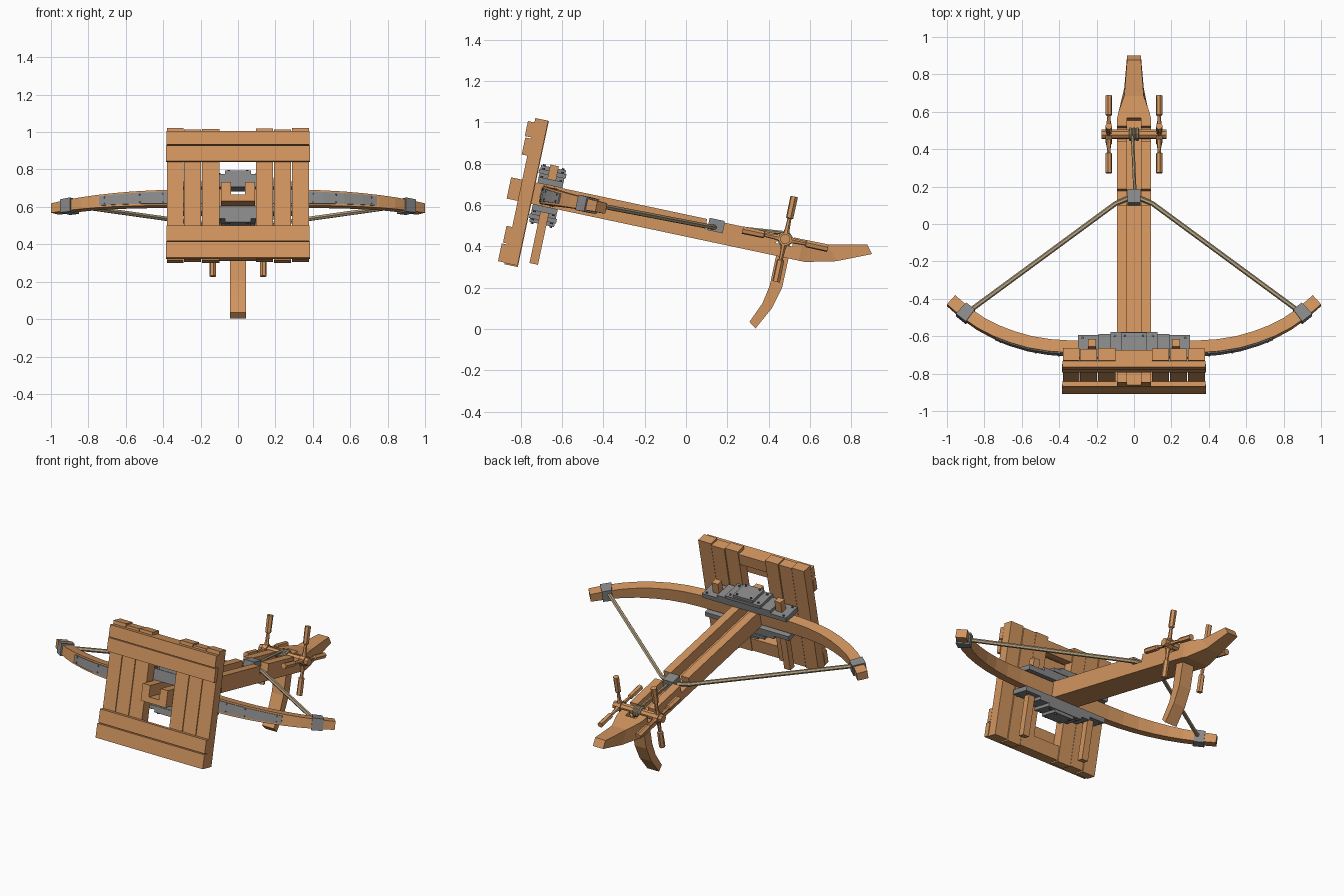
import bpy, bmesh, math
from mathutils import Vector, Matrix

if "Cube" in bpy.data.objects:
    bpy.data.objects.remove(bpy.data.objects["Cube"])

# The whole engine tilts 12 degrees; parts are built in its own frame:
# x across, u along the stock, v up from the top of the stock.
A = math.radians(12)
Z0 = 0.5545
FRAME = Matrix.Translation((0, 0, Z0)) @ Matrix.Rotation(-A, 4, 'X')


def material(name, rgb):
    m = bpy.data.materials.new(name)
    m.diffuse_color = (*rgb, 1)
    m.use_nodes = True
    m.node_tree.nodes["Principled BSDF"].inputs["Base Color"].default_value = m.diffuse_color
    return m


WOOD = material("warm wood", (0.64, 0.30, 0.115))
IRON = material("grey iron", (0.25, 0.25, 0.25))
RIVET = material("dark iron", (0.12, 0.12, 0.12))
ROPE = material("tan rope", (0.45, 0.35, 0.21))


def loft(name, rings, mat, mirror=False):
    """Skin equal-sized rings of points and cap both ends."""
    bm = bmesh.new()
    rows = [[bm.verts.new(p) for p in r] for r in rings]
    n = len(rows[0])
    for a, b in zip(rows, rows[1:]):
        for i in range(n):
            bm.faces.new((a[i], a[(i + 1) % n], b[(i + 1) % n], b[i]))
    bm.faces.new(rows[0])
    bm.faces.new(rows[-1])
    bmesh.ops.recalc_face_normals(bm, faces=bm.faces)
    me = bpy.data.meshes.new(name)
    bm.to_mesh(me)
    bm.free()
    me.materials.append(mat)
    ob = bpy.data.objects.new(name, me)
    ob.matrix_world = FRAME
    bpy.context.collection.objects.link(ob)
    if mirror:
        mod = ob.modifiers.new("mirror", 'MIRROR')
        mod.use_mirror_merge = False
    return ob


def prism(name, profile, x0, x1, mat, mirror=False):
    return loft(name, [[(x, u, v) for u, v in profile] for x in (x0, x1)], mat, mirror)


def box(name, x0, x1, u0, u1, v0, v1, mat, mirror=False):
    return prism(name, [(u0, v0), (u1, v0), (u1, v1), (u0, v1)], x0, x1, mat, mirror)


def tube(name, points, radii, mat, n=8, mirror=False):
    pts = [Vector(p) for p in points]
    rings = []
    for i, p in enumerate(pts):
        d = (pts[min(i + 1, len(pts) - 1)] - pts[max(i - 1, 0)]).normalized()
        a = d.orthogonal().normalized()
        b = d.cross(a)
        rings.append([p + radii[i] * (a * math.cos(t) + b * math.sin(t))
                      for t in [2 * math.pi * (k + 0.5) / n for k in range(n)]])
    return loft(name, rings, mat, mirror)


def local(y, z):
    """World side-view point to the tilted frame."""
    return (y * math.cos(A) - (z - Z0) * math.sin(A),
            y * math.sin(A) + (z - Z0) * math.cos(A))


# Stock: two notched rails, a channel floor and a tapered tail
prism("stock_rail", [(-0.865, -0.105), (0.58, -0.105), (0.58, 0), (0.535, 0),
                     (0.535, -0.045), (0.455, -0.045), (0.455, 0), (0.19, 0),
                     (0.19, -0.05), (0.105, -0.05), (0.105, 0), (-0.865, 0)],
      0.037, 0.09, WOOD, True)
box("stock_floor", -0.037, 0.037, -0.865, 0.58, -0.105, -0.07, WOOD)
tail = [(0.58, -0.105, 0.58, 0, 0.09), (0.611, -0.105, 0.611, 0, 0.083),
        (0.758, -0.07, 0.70, 0, 0.052), (0.92, 0, 0.888, 0.041, 0.037)]
loft("stock_tail", [[(-w, ub, vb), (w, ub, vb), (w, ut, vt), (-w, ut, vt)]
                    for ub, vb, ut, vt, w in tail], WOOD)

# Curved rear leg
right = [(0.50, 0.36), (0.465, 0.20), (0.415, 0.10), (0.336, 0.003)]
left = [(0.437, 0.36), (0.405, 0.21), (0.37, 0.125), (0.307, 0.035)]
loft("rear_leg", [[(-0.042, *local(*a)), (0.042, *local(*a)),
                   (0.042, *local(*b)), (-0.042, *local(*b))]
                  for a, b in zip(left, right)], WOOD)

# Shield: upright planks behind, cross planks in front
uprights = [(-0.38, -0.292, 0.305), (-0.288, -0.197, 0.298), (-0.193, -0.10, 0.301),
            (0.096, 0.188, 0.303), (0.192, 0.284, 0.296), (0.288, 0.38, 0.305)]
for i, (x0, x1, top) in enumerate(uprights):
    box("shield_upright", x0, x1, -0.81, -0.743 - 0.003 * (i % 2), -0.418 + 0.006 * (i % 2), top, WOOD)
for v0, v1, front, half in [(0.209, 0.283, -0.842, 0.381), (0.119, 0.203, -0.838, 0.385),
                            (-0.317, -0.234, -0.838, 0.381), (-0.41, -0.322, -0.843, 0.384)]:
    box("shield_cross_plank", -half, half, front, -0.809, v0, v1, WOOD)
box("shield_top_rail", -0.10, 0.096, -0.81, -0.75, 0.21, 0.283, WOOD)
box("shield_bottom_rail", -0.10, 0.096, -0.81, -0.75, -0.41, -0.322, WOOD)

# Bow limb, faced with an iron strip and banded near the tip
PATH = [(0.04, -0.672), (0.34, -0.668), (0.45, -0.660), (0.556, -0.642), (0.65, -0.614),
        (0.74, -0.578), (0.82, -0.535), (0.90, -0.478), (0.978, -0.408)]


def bow_at(x):
    """Centre point, outward normal and half height of the bow at x."""
    i = max(k for k in range(len(PATH) - 1) if PATH[k][0] <= x)
    a, b = Vector(PATH[i]), Vector(PATH[i + 1])
    p = a + (b - a) * (x - a.x) / (b.x - a.x)
    before = Vector(PATH[max(i - 1, 0)]) if x == a.x else a
    d = (b - before).normalized()
    return p, Vector((d.y, -d.x)), 0.046 - 0.021 * x ** 2


def bow_piece(name, xs, front, back, height, mat):
    rings = []
    for x in xs:
        p, nrm, h = bow_at(x)
        f, b, k = p + nrm * front, p + nrm * back, h + height
        rings.append([(f.x, f.y, -0.052 - k), (b.x, b.y, -0.052 - k),
                      (b.x, b.y, -0.052 + k), (f.x, f.y, -0.052 + k)])
    return loft(name, rings, mat, True)


bow_piece("bow_limb", [p[0] for p in PATH[:-1]] + [0.9779], 0.033, -0.033, 0, WOOD)
bow_piece("bow_strip", [0.10, 0.34, 0.45, 0.556, 0.65, 0.73], 0.039, 0.03, -0.010, IRON)
bow_piece("bow_band", [0.875, 0.925], 0.041, -0.041, 0.008, IRON)
for x in (0.40, 0.52, 0.70):
    for s in (-1, 1):
        p, nrm, h = bow_at(x)
        q = p + nrm * 0.043
        tube("strip_rivet", [(*p, -0.052 + s * (h - 0.02)), (*q, -0.052 + s * (h - 0.02))],
             [0.005, 0.005], RIVET, 6, True)

# Stepped iron clamps above and below the stock, with rivets
for side, name in ((1, "upper_clamp"), (-1, "lower_clamp")):
    def v(h):
        return -0.052 + side * (0.052 + h)
    for half, lo, hi, u0, u1 in [(0.30, 0.0, 0.03, -0.735, -0.612), (0.19, 0.028, 0.05, -0.735, -0.612),
                                 (0.125, 0.048, 0.07, -0.74, -0.606), (0.07, 0.068, 0.088, -0.735, -0.612)]:
        a, b = sorted((v(lo), v(hi)))
        box(name, -half, half, u0, u1, a, b, IRON)
    for x, h in ((0.10, 0.07), (0.05, 0.088), (0.275, 0.03)):
        for u in (-0.72, -0.627):
            tube("clamp_rivet", [(x, u, v(h - 0.01)), (x, u, v(h + 0.007))],
                 [0.007, 0.007], RIVET, 6, True)

# Wooden posts through the clamps
box("clamp_post", 0.203, 0.247, -0.692, -0.65, -0.387, 0.10, WOOD, True)

# Claw block, bowstring and draw rope
box("claw_block", -0.036, 0.036, 0.115, 0.19, -0.07, 0.008, IRON)
tube("bowstring", [(0.875, -0.462, -0.046), (0.10, 0.118, -0.034), (0.03, 0.148, -0.032)],
     [0.013] * 3, ROPE, 6, True)
tube("draw_rope", [(0.005, 0.18, -0.02), (-0.008, 0.48, 0.012)], [0.009, 0.009], ROPE, 6)

# Winch: axle, rope coil, hubs and four handles on each side
U, V = 0.494, -0.017
tube("winch_axle", [(-0.175, U, V), (0.175, U, V)], [0.025, 0.025], WOOD, 8)
for x in (-0.018, 0.0, 0.018):
    tube("rope_coil", [(x - 0.009, U, V), (x - 0.004, U, V), (x + 0.004, U, V), (x + 0.009, U, V)],
         [0.031, 0.038, 0.038, 0.031], ROPE, 10)
tube("winch_hub", [(0.118, U, V), (0.152, U, V)], [0.033, 0.033], WOOD, 8, True)
for k in range(4):
    du, dv = round(math.cos(k * math.pi / 2)), round(math.sin(k * math.pi / 2))
    tube("winch_handle", [(0.135, U + du * r, V + dv * r) for r in (0.02, 0.05, 0.10, 0.105, 0.211)],
         [0.018, 0.012, 0.010, 0.018, 0.019], WOOD, 6, True)
